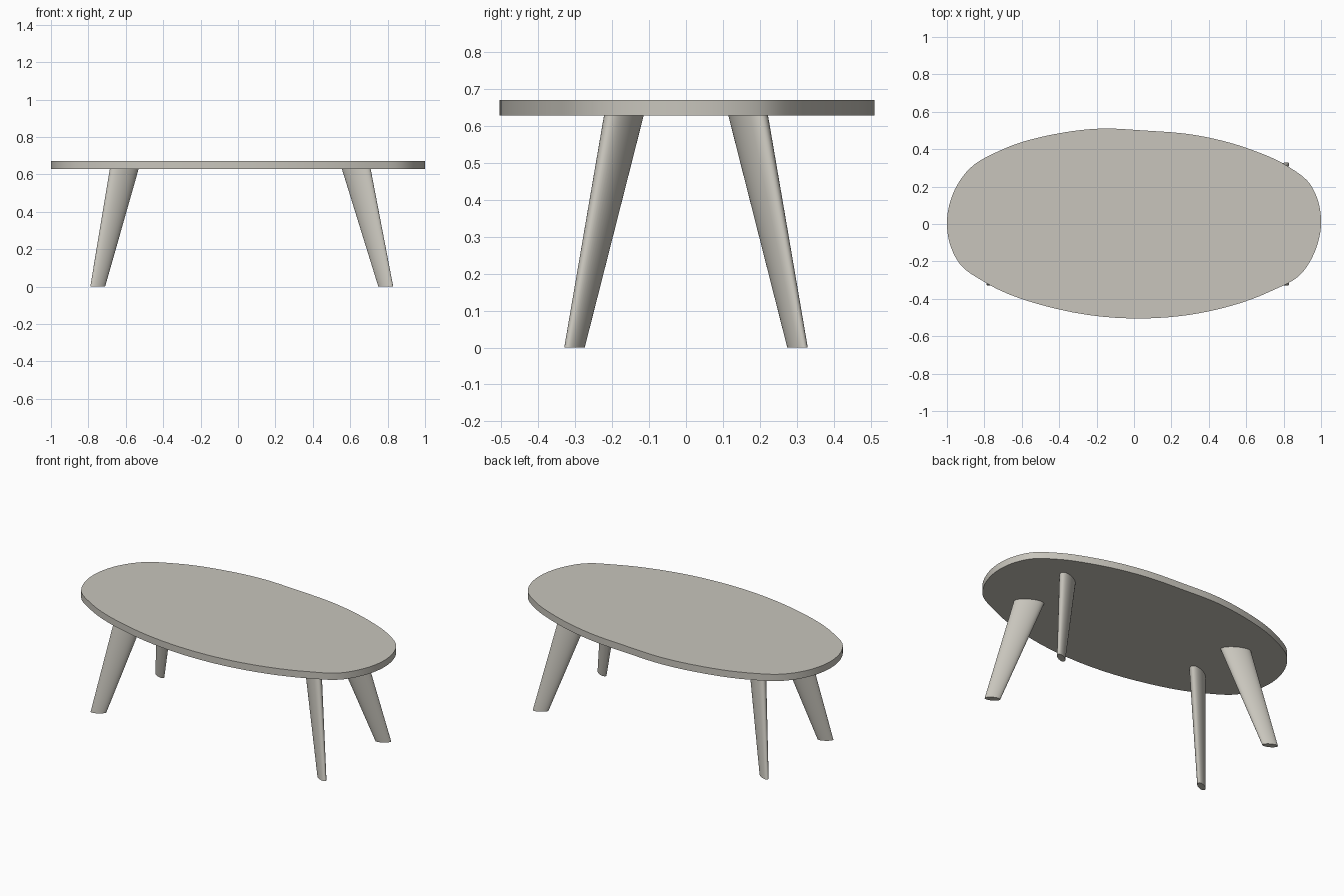
import bpy, bmesh, math
from mathutils import Vector

if "Cube" in bpy.data.objects:
    bpy.data.objects.remove(bpy.data.objects["Cube"])

TOP_Z, UNDER_Z = 0.67, 0.628

mat = bpy.data.materials.new("warm grey")
mat.diffuse_color = (0.58, 0.56, 0.505, 1)
mat.use_nodes = True
mat.node_tree.nodes["Principled BSDF"].inputs["Base Color"].default_value = mat.diffuse_color


def loft(name, rings):
    """Skin a list of equal-length closed rings and cap both ends."""
    bm = bmesh.new()
    loops = [[bm.verts.new(p) for p in ring] for ring in rings]
    for a, b in zip(loops, loops[1:]):
        n = len(a)
        for i in range(n):
            j = (i + 1) % n
            bm.faces.new((a[i], a[j], b[j], b[i]))
    bm.faces.new(loops[0][::-1])
    bm.faces.new(loops[-1])
    bmesh.ops.recalc_face_normals(bm, faces=bm.faces)
    me = bpy.data.meshes.new(name)
    bm.to_mesh(me)
    bm.free()
    me.materials.append(mat)
    ob = bpy.data.objects.new(name, me)
    bpy.context.collection.objects.link(ob)
    bpy.ops.object.select_all(action='DESELECT')
    ob.select_set(True)
    bpy.context.view_layer.objects.active = ob
    bpy.ops.object.shade_smooth_by_angle(angle=math.radians(35))
    return ob


def smooth_loop(pts, steps=6):
    """Closed Catmull-Rom curve through 2D points."""
    out, n = [], len(pts)
    for i in range(n):
        p0, p1, p2, p3 = (Vector(pts[(i + k) % n]) for k in (-1, 0, 1, 2))
        # tangents scaled to the local spacing keep uneven points smooth
        d0, d1, d2 = ((p1 - p0).length, (p2 - p1).length, (p3 - p2).length)
        m1 = ((p1 - p0) / d0 * d1 + (p2 - p1) / d1 * d0) / (d0 + d1) * d1
        m2 = ((p2 - p1) / d1 * d2 + (p3 - p2) / d2 * d1) / (d1 + d2) * d1
        for s in range(steps):
            t = s / steps
            out.append(p1 * (2*t**3 - 3*t**2 + 1) + m1 * (t**3 - 2*t**2 + t)
                       + p2 * (3*t**2 - 2*t**3) + m2 * (t**3 - t**2))
    return out


# Tabletop: slightly irregular rounded oval
outline = smooth_loop([
    (1.0, 0), (0.985, 0.12), (0.94, 0.215), (0.82, 0.31), (0.62, 0.40),
    (0.33, 0.475), (0.05, 0.50), (-0.18, 0.51), (-0.40, 0.485),
    (-0.70, 0.40), (-0.88, 0.295), (-0.96, 0.18), (-1.0, 0),
    (-0.98, -0.12), (-0.93, -0.215), (-0.80, -0.31), (-0.40, -0.457),
    (0.06, -0.505), (0.40, -0.467), (0.73, -0.36), (0.89, -0.27),
    (0.97, -0.14)])
loft("tabletop", [[(p.x, p.y, z) for p in outline] for z in (UNDER_Z, TOP_Z)])


# Legs: tapered, oval in section, long axis along the splay
def oval(cx, cy, z, a, b, angle, n=40):
    c, s = math.cos(angle), math.sin(angle)
    ring = []
    for i in range(n):
        t = 2 * math.pi * i / n
        u, v = a * math.cos(t), b * math.sin(t)
        ring.append((cx + u * c - v * s, cy + u * s + v * c, z))
    return ring


for side, sx, foot_x, top_x in (("left", -1, -0.75, -0.608),
                                ("right", 1, 0.79, 0.632)):
    for end, sy in (("front", -1), ("back", 1)):
        ang = math.radians(30) * sx * sy
        loft(f"{end}_{side}_leg", [
            oval(foot_x, sy * 0.302, 0, 0.0447, 0.019, ang),
            oval(top_x, sy * 0.168, UNDER_Z + 0.002, 0.0865, 0.037, ang)])
